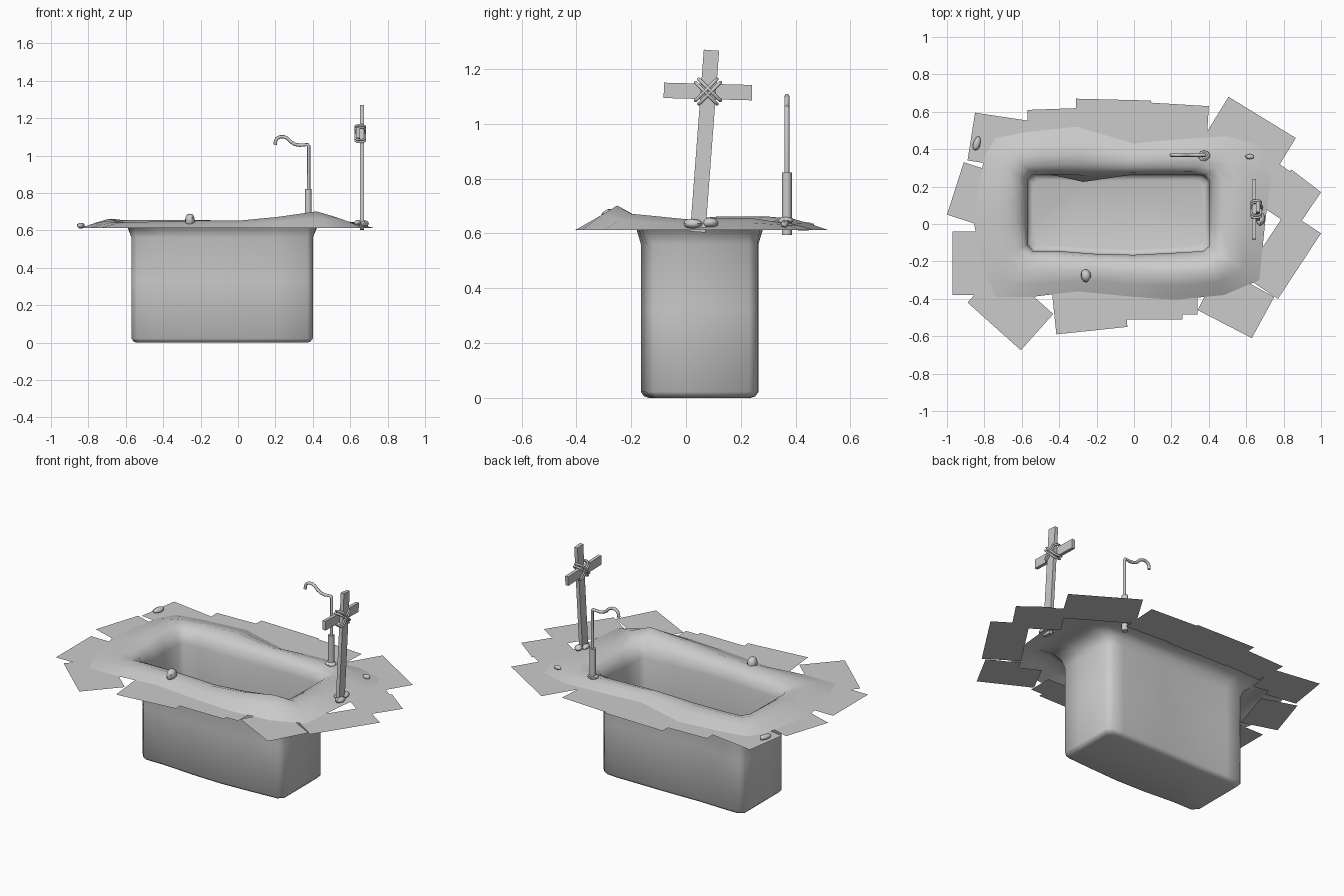
import bpy, bmesh, math, random
from mathutils import Vector, Matrix

if "Cube" in bpy.data.objects:
    bpy.data.objects.remove(bpy.data.objects["Cube"])

random.seed(4)
GROUND = 0.612


def finish(bm, name, angle=None):
    me = bpy.data.meshes.new(name)
    bm.to_mesh(me)
    bm.free()
    ob = bpy.data.objects.new(name, me)
    bpy.context.collection.objects.link(ob)
    if angle is not None:
        bpy.ops.object.select_all(action='DESELECT')
        ob.select_set(True)
        bpy.context.view_layer.objects.active = ob
        bpy.ops.object.shade_smooth_by_angle(angle=math.radians(angle))
    return ob


# Earth mound and pit: stations of outer x, outer y, pit x, pit y, crest height
stations = [
    (.70, .00, .40, .00, .040), (.73, .24, .40, .23, .045),
    (.67, .42, .37, .26, .030), (.50, .47, .30, .265, .030),
    (.20, .45, .15, .265, .035), (.00, .43, .00, .265, .040),
    (-.31, .52, -.27, .26, .045), (-.58, .49, -.45, .265, .045),
    (-.74, .46, -.54, .265, .045), (-.80, .36, -.57, .24, .050),
    (-.84, .15, -.57, .10, .050), (-.855, .00, -.57, .00, .040),
    (-.80, -.25, -.57, -.11, .030), (-.74, -.39, -.54, -.145, .030),
    (-.55, -.39, -.40, -.145, .035), (-.30, -.36, -.20, -.16, .040),
    (.00, -.39, .00, -.165, .040), (.22, -.405, .20, -.155, .060),
    (.48, -.38, .37, -.145, .090), (.67, -.30, .40, -.12, .060),
]
slope = [(0, 0, 0), (.3, .6, 0), (.55, 1, 0), (.78, .65, 0), (.93, .1, 0), (1, 0, -.05)]
bm = bmesh.new()
rings = []
for t, k, dz in slope:
    rings.append([bm.verts.new((ox + (ix - ox) * t, oy + (iy - oy) * t, GROUND + k * h + dz))
                  for ox, oy, ix, iy, h in stations])
centre = Vector((-.085, .055))
for z, inset in ((.33, 0), (.022, 0), (.006, .012), (0, .03)):
    ring = []
    for i, (_, _, ix, iy, _) in enumerate(stations):
        x = ix - inset * math.copysign(1, ix - centre.x) * (abs(ix - centre.x) > .4)
        y = iy - inset * math.copysign(1, iy - centre.y) * (abs(iy - centre.y) > .15)
        if z == .33 and i == 6:      # slumped spot in the back wall
            y -= .035
        ring.append(bm.verts.new((x, y, z)))
    rings.append(ring)
n = len(stations)
for a, b in zip(rings, rings[1:]):
    for i in range(n):
        j = (i + 1) % n
        bm.faces.new((a[i], a[j], b[j], b[i]))
bm.faces.new(rings[-1])
finish(bm, "earth_mound_and_pit", 60)

# Flat ground patches around the mound, each given by its outer edge
edges = [
    (-.89, .34, -.85, .595), (-.85, .595, -.55, .55), (-.57, .61, -.29, .62),
    (-.31, .67, .09, .66), (.07, .65, .40, .63), (.505, .68, .865, .46),
    (.77, .325, 1.0, .17), (1.0, .17, .87, .00), (1.0, -.05, .77, -.40),
    (.63, -.61, .34, -.46), (.75, -.39, .63, -.61), (.34, -.485, .22, -.485),
    (.26, -.51, -.06, -.51), (-.035, -.55, -.415, -.59), (-.605, -.675, -.89, -.42),
    (-.97, -.38, -.97, -.04), (-1.0, .05, -.91, .33),
]
depths = [.20, .22, .2, .26, .24, .27, .24, .2, .22, .2, .2, .15, .18, .22, .26, .2, .22]
bm = bmesh.new()
for i, ((x1, y1, x2, y2), d) in enumerate(zip(edges, depths)):
    a, b = Vector((x1, y1, 0)), Vector((x2, y2, 0))
    inward = Vector((b.y - a.y, a.x - b.x, 0)).normalized() * d
    z = Vector((0, 0, GROUND - .0003 - .0001 * i))
    bm.faces.new([bm.verts.new(p + z) for p in (a, a + inward, b + inward, b)])
finish(bm, "ground_patches")


# Wooden grave marker
def plank(name, centre, size, tilt):
    bm = bmesh.new()
    bmesh.ops.create_cube(bm, size=1)
    bmesh.ops.scale(bm, vec=size, verts=bm.verts)
    bmesh.ops.rotate(bm, matrix=Matrix.Rotation(math.radians(tilt), 3, 'X'), verts=bm.verts)
    bmesh.ops.translate(bm, vec=centre, verts=bm.verts)
    return finish(bm, name)


plank("marker_post", (.663, .068, .937), (.022, .056, .665), -4.3)
plank("marker_crossbar", (.641, .080, 1.118), (.020, .322, .056), -1.5)


def tube(name, pts, r, cyclic=False, res=2):
    cu = bpy.data.curves.new(name, 'CURVE')
    cu.dimensions = '3D'
    cu.bevel_depth = r
    cu.bevel_resolution = res
    cu.use_fill_caps = True
    sp = cu.splines.new('POLY')
    sp.points.add(len(pts) - 1)
    for p, c in zip(sp.points, pts):
        p.co = (*c, 1)
    sp.use_cyclic_u = cyclic
    sp.use_smooth = True
    ob = bpy.data.objects.new(name, cu)
    bpy.context.collection.objects.link(ob)
    return ob


# Rope lashing: crossed diagonal loops around both planks
for side in (1, -1):
    for k in range(2):
        o = (k - .5) * .012
        loop = [(.653 + sx * .026, .08 + sy * .036 + o, 1.118 + side * sy * .036 - side * o)
                for sx, sy in ((1, -.9), (1, .9), (.5, 1.1), (-.5, 1.1),
                               (-1, .9), (-1, -.9), (-.5, -1.1), (.5, -1.1))]
        tube("rope_lashing", loop, .006, True)

# Lantern hook: socket pipe, rod and curled arm
tube("hook_socket", [(.375, .368, .595), (.375, .368, .822)], .018, res=4)
arm = [(.378, .820), (.378, 1.050), (.372, 1.059), (.330, 1.056), (.305, 1.060),
       (.285, 1.072), (.265, 1.092), (.245, 1.101), (.225, 1.101), (.208, 1.092),
       (.200, 1.076), (.199, 1.058)]
tube("hook_arm", [(x, .368, z) for x, z in arm], .009)


# Loose stones
def stone(loc, size, turn):
    bm = bmesh.new()
    bmesh.ops.create_icosphere(bm, subdivisions=2, radius=1)
    for v in bm.verts:
        v.co *= random.uniform(.88, 1.08)
    bmesh.ops.scale(bm, vec=size, verts=bm.verts)
    bmesh.ops.rotate(bm, matrix=Matrix.Rotation(math.radians(turn), 3, 'Z'), verts=bm.verts)
    bmesh.ops.translate(bm, vec=loc, verts=bm.verts)
    finish(bm, "stone", 40)


for loc, size, turn in [
    ((-.258, -.275, .652), (.027, .036, .040), 10),
    ((-.84, .43, .626), (.020, .042, .016), -15),
    ((.62, .36, .634), (.026, .014, .014), 0),
    ((.665, .09, .640), (.022, .030, .018), 20),
    ((.676, .025, .636), (.022, .036, .018), -10),
    ((.640, .055, .640), (.020, .028, .015), 5),
    ((.375, .365, .648), (.033, .030, .013), 0),
]:
    stone(loc, size, turn)
